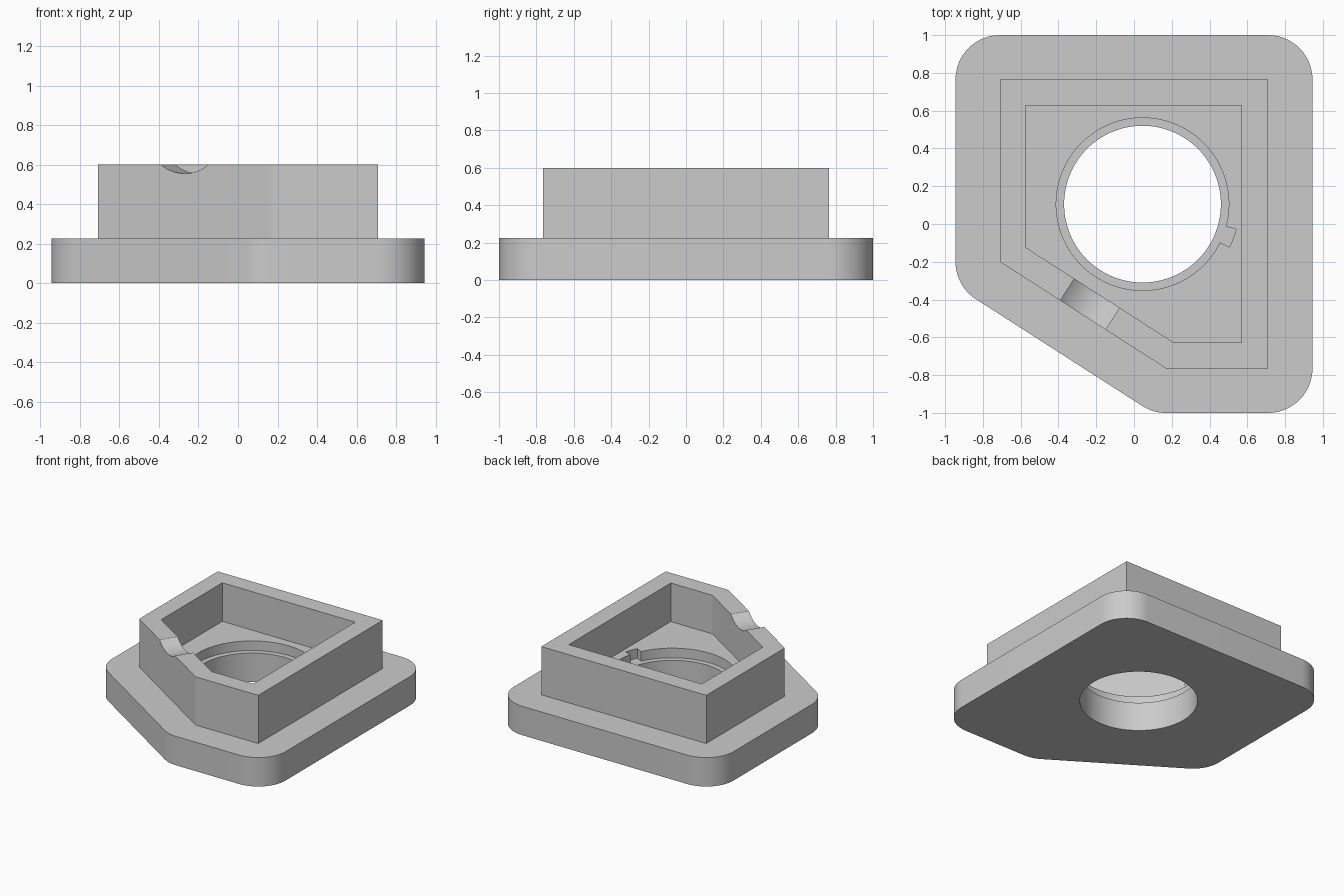
import bpy, bmesh, math
from math import cos, sin, radians, pi
from mathutils import Vector, Matrix

cube = bpy.data.objects.get("Cube")
if cube:
    bpy.data.objects.remove(cube, do_unlink=True)

grey = bpy.data.materials.new("plain_grey")
grey.use_nodes = True
grey.diffuse_color = (0.6, 0.6, 0.6, 1)
grey.node_tree.nodes["Principled BSDF"].inputs["Base Color"].default_value = (0.6, 0.6, 0.6, 1)

FLANGE_TOP, FLOOR, TOP = 0.225, 0.30, 0.60
CENTRE = Vector((0.045, 0.105))


def prism(name, points, z0, z1):
    """Upright solid from a counter-clockwise outline."""
    bm = bmesh.new()
    face = bm.faces.new([bm.verts.new((p[0], p[1], z0)) for p in points])
    moved = bmesh.ops.extrude_face_region(bm, geom=[face])["geom"]
    bmesh.ops.translate(bm, vec=(0, 0, z1 - z0),
                        verts=[v for v in moved if isinstance(v, bmesh.types.BMVert)])
    bmesh.ops.recalc_face_normals(bm, faces=bm.faces)
    mesh = bpy.data.meshes.new(name)
    bm.to_mesh(mesh)
    bm.free()
    mesh.materials.append(grey)
    obj = bpy.data.objects.new(name, mesh)
    bpy.context.collection.objects.link(obj)
    return obj


def combine(body, tool, operation):
    """Apply a boolean and drop the tool."""
    bpy.context.view_layer.objects.active = body
    mod = body.modifiers.new("combine", "BOOLEAN")
    mod.operation, mod.solver, mod.object = operation, "EXACT", tool
    bpy.ops.object.modifier_apply(modifier=mod.name)
    bpy.data.objects.remove(tool, do_unlink=True)


def polar(radius, angle):
    return CENTRE + radius * Vector((cos(angle), sin(angle)))


def round_offset(points, radius, steps=16):
    """Grow a convex outline outward with rounded corners."""
    result = []
    for i, p in enumerate(points):
        before = p - points[i - 1]
        after = points[(i + 1) % len(points)] - p
        start = math.atan2(before.y, before.x) - pi / 2
        turn = (math.atan2(after.y, after.x) - pi / 2 - start) % (2 * pi)
        for k in range(steps + 1):
            a = start + turn * k / steps
            result.append(p + radius * Vector((cos(a), sin(a))))
    return result


# Outlines of the raised wall, outside and inside
outer = [Vector(p) for p in ((-0.71, -0.2), (0.17, -0.765), (0.71, -0.765), (0.71, 0.765), (-0.71, 0.765))]
inner = [Vector(p) for p in ((-0.575, -0.123), (0.21, -0.627), (0.57, -0.627), (0.57, 0.628), (-0.575, 0.628))]

# Rounded flange with the walled block on top
housing = prism("flanged_housing", round_offset(outer, 0.235), 0, FLANGE_TOP)
combine(housing, prism("raised_block", outer, 0.1, TOP), "UNION")

# Pocket inside the wall
combine(housing, prism("pocket_cutter", inner, FLOOR, TOP + 0.2), "DIFFERENCE")

# Counterbore with its small key notch
seat, notch, a0, a1 = 0.457, 0.513, radians(-26.3), radians(-15)
seat_line = [polar(seat, a1 + (2 * pi - a1 + a0) * k / 120) for k in range(121)]
seat_line += [polar(notch, a0 + (a1 - a0) * k / 6) for k in range(7)]
combine(housing, prism("counterbore_cutter", seat_line, FLANGE_TOP, FLOOR + 0.1), "DIFFERENCE")

# Through hole
bore = [polar(0.415, 2 * pi * k / 120) for k in range(120)]
combine(housing, prism("bore_cutter", bore, -0.2, FLOOR), "DIFFERENCE")

# Shallow round groove across the slanted wall
circle = [(0.25 * cos(2 * pi * k / 96), 0.25 * sin(2 * pi * k / 96)) for k in range(96)]
groove = prism("groove_cutter", circle, -0.2, 0.2)
slant = outer[1] - outer[0]
across = Vector((-slant.y, slant.x, 0)).normalized()
groove.data.transform(Matrix.Translation((-0.232, -0.422, TOP + 0.205))
                      @ across.to_track_quat("Z", "Y").to_matrix().to_4x4())
combine(housing, groove, "DIFFERENCE")

# Smooth curved walls, crisp edges
bpy.ops.object.select_all(action="DESELECT")
housing.select_set(True)
bpy.context.view_layer.objects.active = housing
bpy.ops.object.shade_smooth_by_angle(angle=radians(25))
